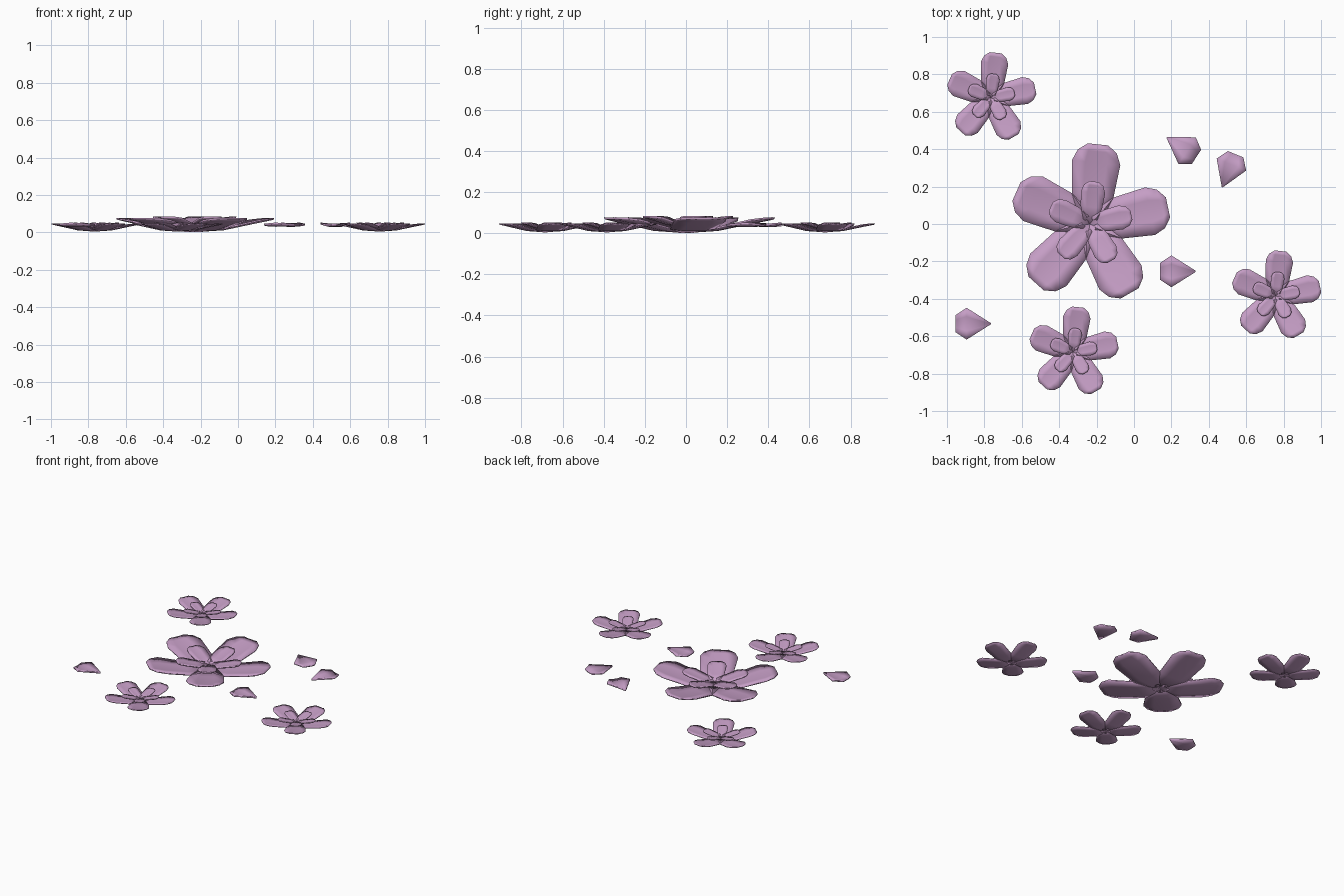
import bpy
import bmesh
from math import radians
from mathutils import Matrix

if "Cube" in bpy.data.objects:
    bpy.data.objects.remove(bpy.data.objects["Cube"])

mauve = bpy.data.materials.new("mauve")
mauve.diffuse_color = (0.56, 0.34, 0.56, 1)
mauve.use_nodes = True
mauve.node_tree.nodes["Principled BSDF"].inputs["Base Color"].default_value = mauve.diffuse_color
COLS = (-1, -0.45, 0.45, 1)

# stations along a petal: distance, half width, height
OUTER = [(0, 0.05, 0.01), (0.155, 0.112, 0.018),
         (0.33, 0.13, 0.054), (0.39, 0.105, 0.066), (0.428, 0.055, 0.075)]
INNER = [(0, 0.03, 0.038), (0.09, 0.058, 0.048),
         (0.17, 0.065, 0.07), (0.208, 0.052, 0.078), (0.228, 0.025, 0.083)]
LOOSE = [(0, 0.003, 0.044), (0.13, 0.085, 0.036), (0.19, 0.045, 0.042)]
THICK = 0.009


def add_petal(bm, stations, cup, matrix):
    """Cupped petal with some thickness, swept along +x, then moved."""
    widest = max(s[1] for s in stations)
    part = bmesh.new()
    rows = []
    for r, w, z in stations:
        rows.append([part.verts.new((r, u * w, z + cup * (u * w / widest) ** 2))
                     for u in COLS])
    faces = []
    for a, b in zip(rows, rows[1:]):
        for i in range(len(COLS) - 1):
            faces.append(part.faces.new((a[i], b[i], b[i + 1], a[i + 1])))
    # lower skin and rim, sharing the border so that the shading stays soft
    low = [[part.verts.new(v.co - v.co.normalized() * 0.002 -
                           matrix.col[2].to_3d() * THICK) for v in row]
           for row in rows]
    for a, b in zip(low, low[1:]):
        for i in range(len(COLS) - 1):
            part.faces.new((a[i], a[i + 1], b[i + 1], b[i]))
    n = len(rows)
    rim = ([(0, j) for j in range(len(COLS))] +
           [(i, len(COLS) - 1) for i in range(1, n)] +
           [(n - 1, j) for j in range(len(COLS) - 2, -1, -1)] +
           [(i, 0) for i in range(n - 2, 0, -1)])
    for p, q in zip(rim, rim[1:] + rim[:1]):
        part.faces.new((rows[p[0]][p[1]], rows[q[0]][q[1]],
                        low[q[0]][q[1]], low[p[0]][p[1]]))
    bmesh.ops.recalc_face_normals(part, faces=part.faces[:])
    part.transform(matrix)
    temp = bpy.data.meshes.new("temp")
    part.to_mesh(temp)
    part.free()
    bm.from_mesh(temp)
    bpy.data.meshes.remove(temp)


def finish(bm, name):
    mesh = bpy.data.meshes.new(name)
    bm.to_mesh(mesh)
    bm.free()
    mesh.materials.append(mauve)
    for p in mesh.polygons:
        p.use_smooth = True
    return mesh


def place(name, mesh, loc, angle=0, scale=1):
    ob = bpy.data.objects.new(name, mesh)
    ob.location = loc
    ob.rotation_euler.z = radians(angle)
    ob.scale = (scale,) * 3
    bpy.context.collection.objects.link(ob)


# flower layers: five petals each
layers = {}
for name, stations, cup in (("outer_petals", OUTER, 0.014),
                            ("inner_petals", INNER, 0.009)):
    bm = bmesh.new()
    for k in range(5):
        add_petal(bm, stations, cup, Matrix.Rotation(radians(12 + 72 * k), 4, 'Z'))
    layers[name] = finish(bm, name)

# one large and three small flowers
for label, x, y, z, s in (("large_flower", -0.237, 0.0, 0, 1),
                          ("back_flower", -0.765, 0.675, 0.004, 0.565),
                          ("right_flower", 0.758, -0.385, 0.004, 0.565),
                          ("front_flower", -0.325, -0.685, 0.004, 0.565)):
    for name, mesh in layers.items():
        place(label + "_" + name, mesh, (x, y, z), 0, s)

# loose petals: pointed end position and direction
bm = bmesh.new()
add_petal(bm, LOOSE, 0.016, Matrix.Identity(4))
loose = finish(bm, "loose_petal")
for x, y, a in ((0.175, 0.463, -33), (0.472, 0.197, 68),
                (0.33, -0.253, 180), (-0.765, -0.533, 180)):
    place("loose_petal", loose, (x, y, 0), a)
